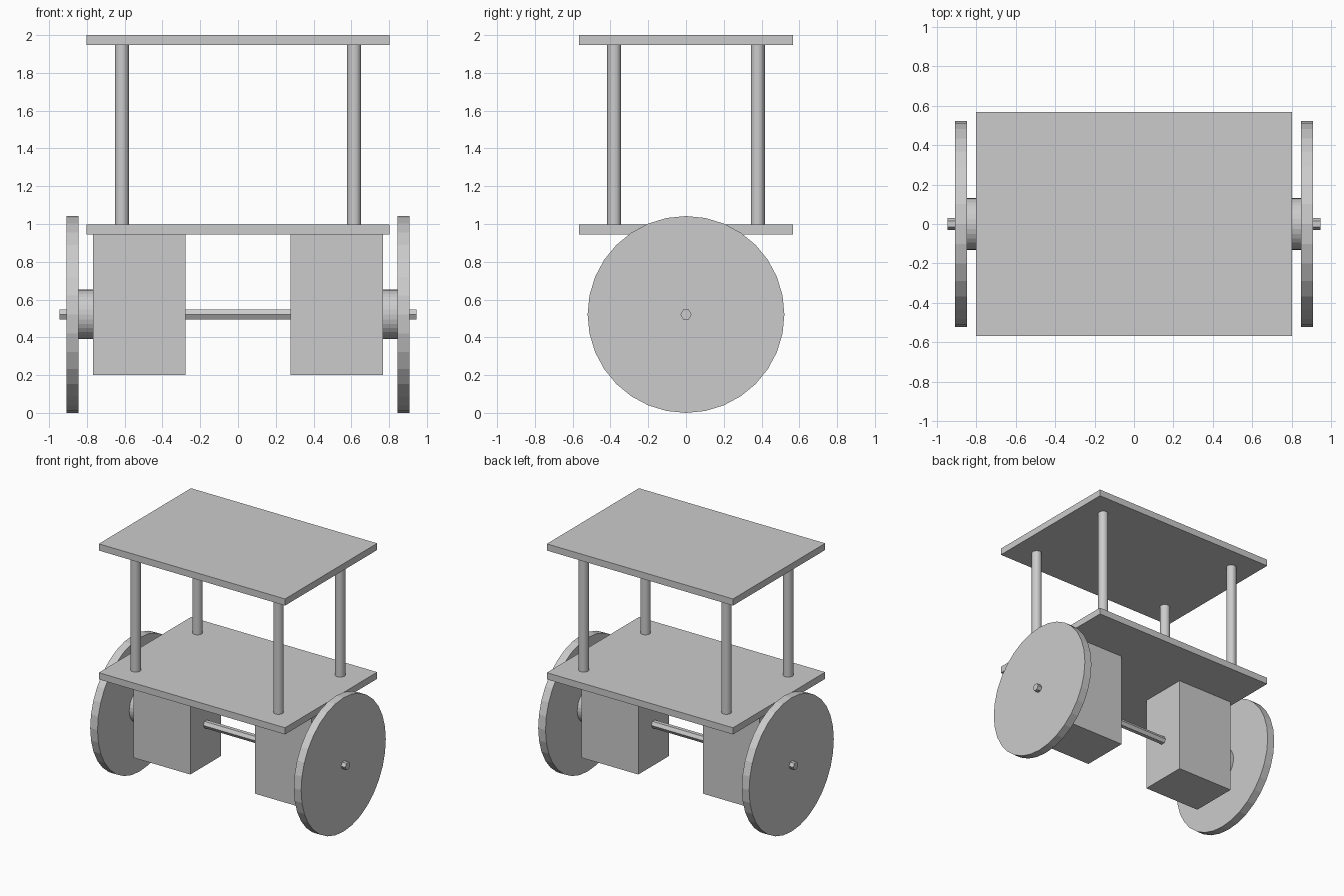
import bpy
import bmesh
from math import pi
from mathutils import Matrix

if "Cube" in bpy.data.objects:
    bpy.data.objects.remove(bpy.data.objects["Cube"])

grey = bpy.data.materials.new("plain grey")
grey.diffuse_color = (0.6, 0.6, 0.6, 1)
grey.use_nodes = True
grey.node_tree.nodes["Principled BSDF"].inputs["Base Color"].default_value = grey.diffuse_color


def finish(name, bm):
    mesh = bpy.data.meshes.new(name)
    bm.to_mesh(mesh)
    bm.free()
    mesh.materials.append(grey)
    obj = bpy.data.objects.new(name, mesh)
    bpy.context.collection.objects.link(obj)
    return obj


def box(name, lo, hi):
    size = [b - a for a, b in zip(lo, hi)]
    mid = [(a + b) / 2 for a, b in zip(lo, hi)]
    bm = bmesh.new()
    bmesh.ops.create_cube(bm, size=1, matrix=Matrix.Translation(mid) @ Matrix.Diagonal((*size, 1)))
    return finish(name, bm)


def cylinder(name, radius, length, centre, sides=32, along_x=False):
    turn = Matrix.Rotation(pi / 2, 4, 'Y') if along_x else Matrix.Identity(4)
    bm = bmesh.new()
    bmesh.ops.create_cone(bm, cap_ends=True, segments=sides, radius1=radius, radius2=radius,
                          depth=length, matrix=Matrix.Translation(centre) @ turn)
    return finish(name, bm)


AXLE_Z = 0.521

# Two flat decks
box("lower_deck", (-0.802, -0.567, 0.945), (0.802, 0.567, 0.997))
box("upper_deck", (-0.802, -0.567, 1.948), (0.802, 0.567, 2.0))

# Hexagonal axle through both wheels
cylinder("axle", 0.03, 1.89, (0, 0, AXLE_Z), 6, True)

for side, s in (("left", -1), ("right", 1)):
    # Motor block, hub and wheel on each side
    x0, x1 = sorted((s * 0.278, s * 0.767))
    box(side + "_motor_block", (x0, -0.19, 0.2), (x1, 0.19, 0.945))
    cylinder(side + "_hub", 0.131, 0.08, (s * 0.806, 0, AXLE_Z), 32, True)
    cylinder(side + "_wheel", 0.521, 0.063, (s * 0.877, 0, AXLE_Z), 32, True)
    # Posts between the decks
    for end, t in (("front", -1), ("back", 1)):
        cylinder(f"{end}_{side}_post", 0.037, 0.951, (s * 0.615, t * 0.38, 1.4725))
